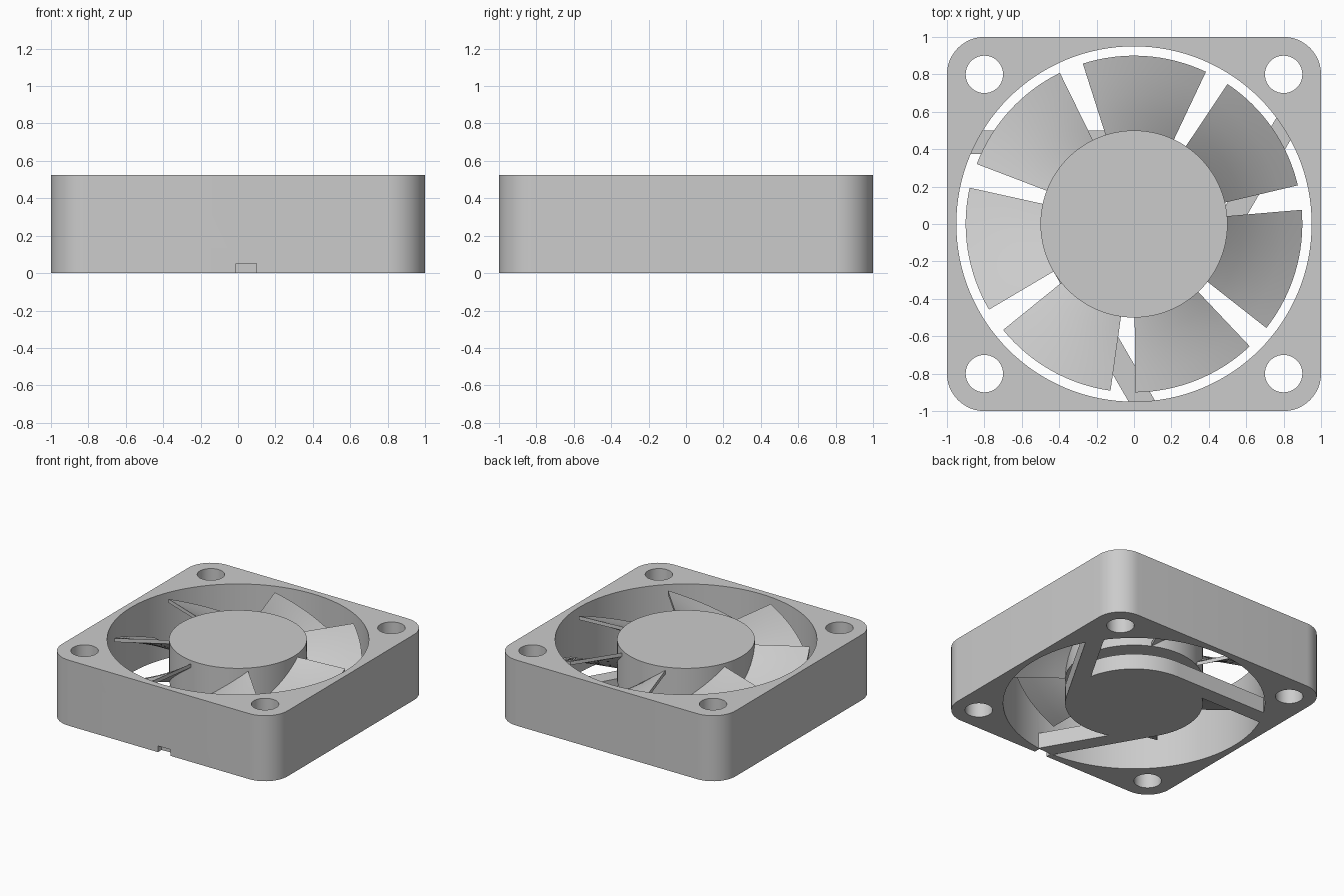
import bpy
import bmesh
from math import sin, cos, pi, radians

cube = bpy.data.objects.get("Cube")
if cube:
    bpy.data.objects.remove(cube, do_unlink=True)

HEIGHT = 0.525
BLADES = 7

grey = bpy.data.materials.new("plain grey")
grey.use_nodes = True
color = (0.6, 0.6, 0.6, 1)
grey.diffuse_color = color
grey.node_tree.nodes["Principled BSDF"].inputs["Base Color"].default_value = color


def finish(name, bm):
    """Turn a bmesh into a named, coloured object."""
    bmesh.ops.recalc_face_normals(bm, faces=bm.faces[:])
    mesh = bpy.data.meshes.new(name)
    bm.to_mesh(mesh)
    bm.free()
    mesh.materials.append(grey)
    obj = bpy.data.objects.new(name, mesh)
    bpy.context.collection.objects.link(obj)
    return obj


def prism(name, outline, z0, z1):
    """Extrude a flat outline from z0 up to z1."""
    bm = bmesh.new()
    face = bm.faces.new([bm.verts.new((x, y, z0)) for x, y in outline])
    top = bmesh.ops.extrude_face_region(bm, geom=[face])["geom"]
    verts = [v for v in top if isinstance(v, bmesh.types.BMVert)]
    bmesh.ops.translate(bm, verts=verts, vec=(0, 0, z1 - z0))
    return finish(name, bm)


def circle(r, cx=0, cy=0, n=96):
    return [(cx + r * cos(2 * pi * i / n), cy + r * sin(2 * pi * i / n)) for i in range(n)]


def smooth(obj):
    bpy.ops.object.select_all(action="DESELECT")
    obj.select_set(True)
    bpy.context.view_layer.objects.active = obj
    bpy.ops.object.shade_smooth_by_angle(angle=radians(30))


def cut(obj, cutter):
    """Subtract a cutter and discard it."""
    cutter.hide_render = True
    mod = obj.modifiers.new("cut", "BOOLEAN")
    mod.operation = "DIFFERENCE"
    mod.solver = "EXACT"
    mod.object = cutter
    bpy.context.view_layer.objects.active = obj
    bpy.ops.object.modifier_apply(modifier=mod.name)
    bpy.data.objects.remove(cutter, do_unlink=True)


# Square housing with rounded corners
outline = []
corners = [(1, 1), (-1, 1), (-1, -1), (1, -1)]
for k, (sx, sy) in enumerate(corners):
    for i in range(13):
        a = k * pi / 2 + i * pi / 24
        outline.append((sx * 0.8 + 0.2 * cos(a), sy * 0.8 + 0.2 * sin(a)))
housing = prism("housing", outline, 0, HEIGHT)

# Air duct, screw holes and cable notch
cut(housing, prism("duct_cutter", circle(0.95, n=128), -0.1, 0.7))
for sx, sy in corners:
    cut(housing, prism("screw_cutter", circle(0.1, sx * 0.8, sy * 0.8, 48), -0.1, 0.7))
notch = [(-0.01, -1.1), (0.1, -1.1), (0.1, -0.9), (-0.01, -0.9)]
cut(housing, prism("notch_cutter", notch, -0.1, 0.05))
smooth(housing)

# Motor base, shaft and rotor hub
smooth(prism("motor_base", circle(0.5), 0, 0.125))
smooth(prism("shaft", circle(0.12, n=32), 0.1, 0.25))
smooth(prism("rotor_hub", circle(0.5), 0.2, HEIGHT))

# Three struts running tangent to the motor base
for k in range(3):
    a = radians(-60 + 120 * k)
    d, n = (cos(a), sin(a)), (-sin(a), cos(a))
    points = [(0, 0.5), (0, 0.375), (0.878, 0.375), (0.815, 0.5)]
    prism(f"strut_{k + 1}",
          [(t * d[0] - s * n[0], t * d[1] - s * n[1]) for t, s in points], 0, 0.125)

# Helical blades, rising counterclockwise
SPAN, STEPS, RINGS, THICK = radians(43), 16, 4, 0.03
for k in range(BLADES):
    start = radians(64.7) + 2 * pi * k / BLADES
    bm = bmesh.new()
    grid = []
    for i in range(STEPS + 1):
        f = i / STEPS
        a = start + SPAN * f
        z = 0.2 + 0.27 * f
        radii = [0.48 + 0.42 * j / RINGS for j in range(RINGS + 1)]
        grid.append([bm.verts.new((r * cos(a), r * sin(a), z)) for r in radii])
    for i in range(STEPS):
        for j in range(RINGS):
            bm.faces.new((grid[i][j], grid[i][j + 1], grid[i + 1][j + 1], grid[i + 1][j]))
    top = bmesh.ops.extrude_face_region(bm, geom=bm.faces[:], use_keep_orig=True)["geom"]
    verts = [v for v in top if isinstance(v, bmesh.types.BMVert)]
    bmesh.ops.translate(bm, verts=verts, vec=(0, 0, THICK))
    smooth(finish(f"blade_{k + 1}", bm))
